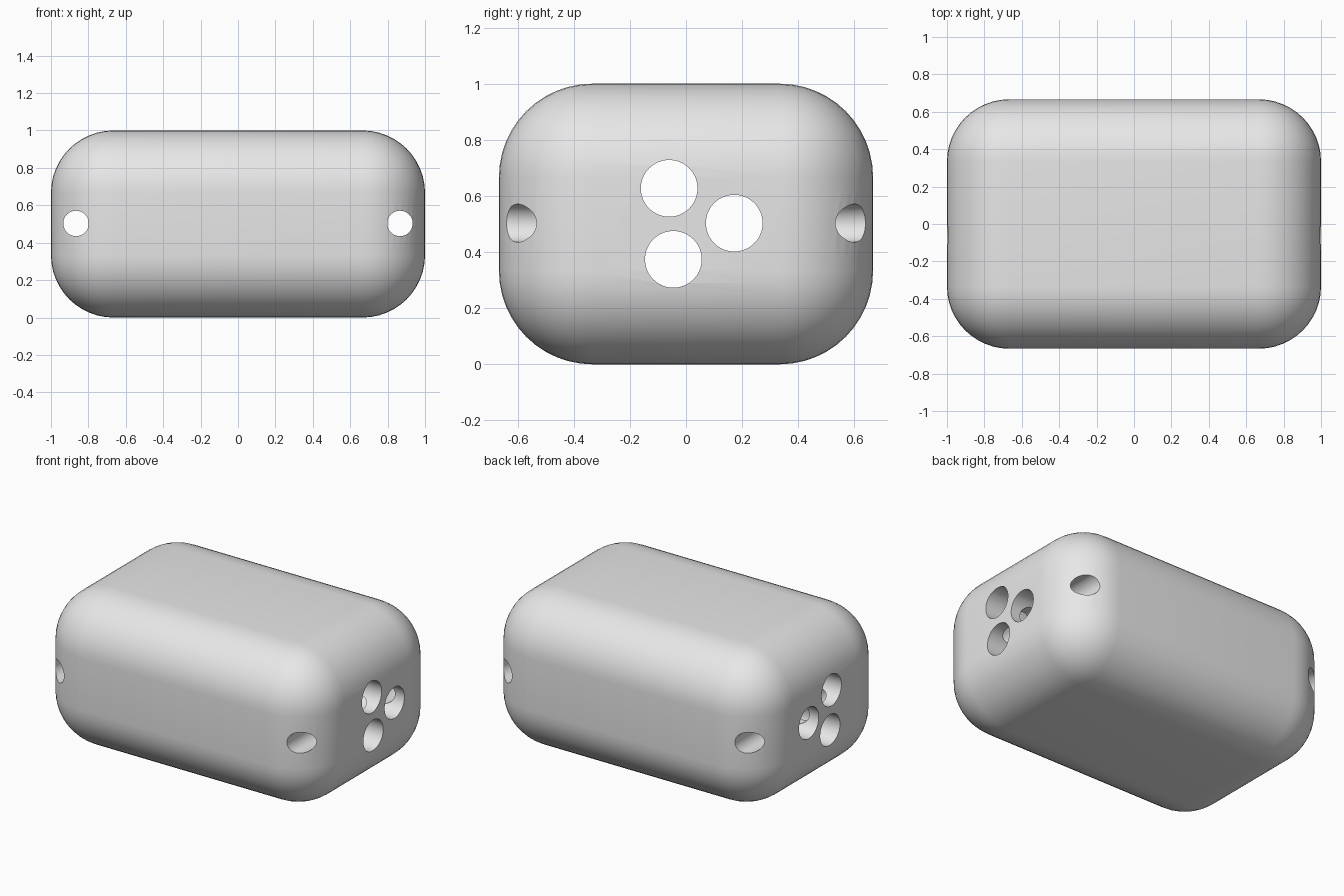
import bpy
import bmesh
import math

cube = bpy.data.objects.get("Cube")
if cube:
    bpy.data.objects.remove(cube, do_unlink=True)

GREY = 0.8
grey = bpy.data.materials.new("light_grey")
grey.use_nodes = True
grey.diffuse_color = (GREY, GREY, GREY, 1)
grey.node_tree.nodes["Principled BSDF"].inputs["Base Color"].default_value = (GREY, GREY, GREY, 1)

# Bead body: a box with every edge generously rounded
LENGTH, DEPTH, HEIGHT = 2.0, 4 / 3, 1.0
mesh = bpy.data.meshes.new("bead_body")
bm = bmesh.new()
bmesh.ops.create_cube(bm, size=1)
bmesh.ops.scale(bm, vec=(LENGTH, DEPTH, HEIGHT), verts=bm.verts)
bmesh.ops.translate(bm, vec=(0, 0, HEIGHT / 2), verts=bm.verts)
bmesh.ops.bevel(bm, geom=bm.edges[:], offset=1 / 3, offset_type='OFFSET',
                segments=12, profile=0.5, affect='EDGES')
bm.to_mesh(mesh)
bm.free()
mesh.materials.append(grey)
body = bpy.data.objects.new("bead_body", mesh)
bpy.context.collection.objects.link(body)


def drill(name, location, radius, rotation):
    """Cut a round hole right through the body."""
    bpy.ops.mesh.primitive_cylinder_add(vertices=64, radius=radius, depth=3,
                                        location=location, rotation=rotation)
    cutter = bpy.context.object
    cutter.name = name + "_cutter"
    cutter.hide_render = True
    cutter.data.materials.append(grey)
    cut = body.modifiers.new(name, 'BOOLEAN')
    cut.operation = 'DIFFERENCE'
    cut.solver = 'EXACT'
    cut.object = cutter
    bpy.context.view_layer.objects.active = body
    bpy.ops.object.modifier_apply(modifier=cut.name)
    bpy.data.objects.remove(cutter, do_unlink=True)


# Three long holes running from end to end
for i, (y, z) in enumerate([(-0.06, 0.627), (0.172, 0.503), (-0.045, 0.374)]):
    drill(f"long_hole_{i + 1}", (0, y, z), 0.101, (0, math.pi / 2, 0))

# A small cross hole near each end, front to back
for side, x in (("left", 0.866), ("right", -0.866)):
    drill(f"{side}_cross_hole", (x, 0, 0.503), 0.068, (math.pi / 2, 0, 0))

# Smooth rounding with crisp hole rims
bpy.ops.object.select_all(action='DESELECT')
body.select_set(True)
bpy.context.view_layer.objects.active = body
bpy.ops.object.shade_smooth_by_angle(angle=math.radians(30))
